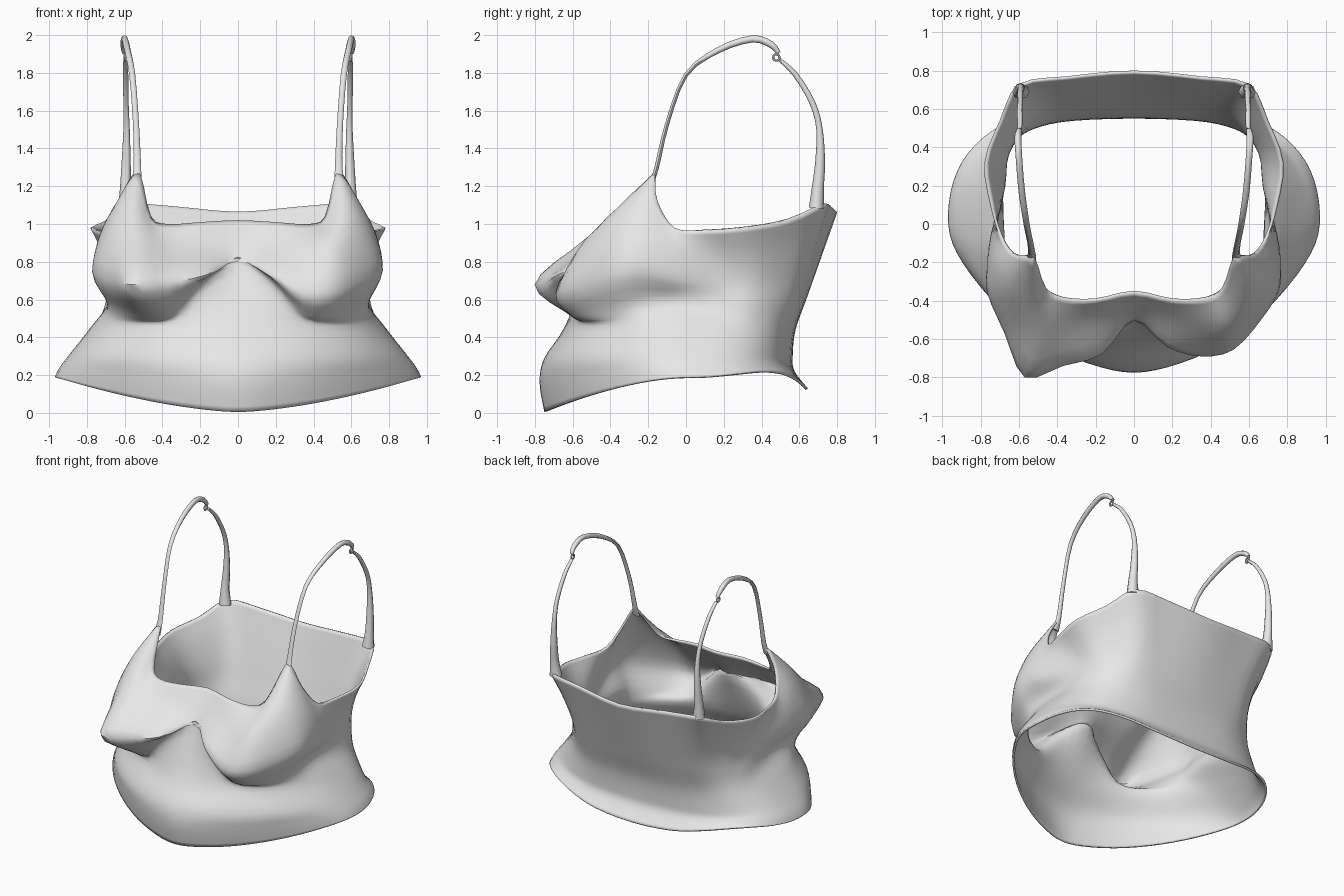
import bpy, bmesh
from math import sin, cos, pi, radians
from mathutils import Vector

cube = bpy.data.objects.get("Cube")
if cube:
    bpy.data.objects.remove(cube)

# One plain grey cloth colour
cloth = bpy.data.materials.new("grey_cloth")
cloth.use_nodes = True
grey = (0.8, 0.8, 0.8, 1)
cloth.diffuse_color = grey
cloth.node_tree.nodes["Principled BSDF"].inputs["Base Color"].default_value = grey

HALF = 13  # columns from front centre to back centre


def make_object(name, bm):
    mesh = bpy.data.meshes.new(name)
    bm.to_mesh(mesh)
    bm.free()
    mesh.materials.append(cloth)
    obj = bpy.data.objects.new(name, mesh)
    bpy.context.collection.objects.link(obj)
    bpy.ops.object.select_all(action='DESELECT')
    obj.select_set(True)
    bpy.context.view_layer.objects.active = obj
    bpy.ops.object.shade_smooth_by_angle(angle=radians(50))
    return obj


def spline(points, steps, closed=False):
    """Smooth path running through all the given points."""
    n = len(points)
    at = (lambda i: points[i % n]) if closed else (lambda i: points[max(0, min(n - 1, i))])
    out = []
    for i in range(n if closed else n - 1):
        a, b, c, d = (at(i + k) for k in (-1, 0, 1, 2))
        for s in range(steps):
            t = s / steps
            out.append(b + (c - a) * (t / 2) + (a * 2 - b * 5 + c * 4 - d) * (t * t / 2)
                       + (b * 3 - a - c * 3 + d) * (t ** 3 / 2))
    if not closed:
        out.append(points[-1].copy())
    return out


def skin(bm, rows):
    """Quads between successive closed rows."""
    verts = [[bm.verts.new(p) for p in row] for row in rows]
    n = len(verts[0])
    for a, b in zip(verts, verts[1:]):
        for i in range(n):
            j = (i + 1) % n
            bm.faces.new((a[i], b[i], b[j], a[j]))
    return verts


def vectors(*pts):
    return [Vector(p) for p in pts]


def oval_row(w, front, back, z_front, z_side, z_back, n_front, n_back, lift=0):
    """Half outline of the lower garment, front centre to back centre."""
    row = []
    for i in range(HALF + 1):
        t = pi * i / HALF
        s, c = max(0, sin(t)), cos(t)
        is_front = c > 0
        p = 2 / (n_front if is_front else n_back)
        y = (front if is_front else back) * abs(c) ** p
        z = z_side + ((z_front if is_front else z_back) - z_side) * c * c
        if not is_front:
            z += lift * sin(2 * t) ** 2
        row.append(Vector((w * s ** p, y, z)))
    return row


# Top edge: neckline, strap point, armhole and back edge
top = vectors((0, -.36, 1.02), (.2, -.4, 1.01), (.37, -.39, 1), (.46, -.33, 1.04),
              (.515, -.18, 1.26), (.565, -.165, 1.25), (.635, -.15, 1.12), (.7, -.06, .98),
              (.75, .1, .965), (.78, .32, .98), (.7, .54, 1.02), (.6, .73, 1.1),
              (.35, .77, 1.09), (0, .8, 1.06))
# Front columns of the bust, from chest to the crease underneath
chest = vectors((0, -.45, .9), (.2, -.5, .88), (.37, -.54, .87), (.49, -.54, .91),
                (.6, -.43, 1), (.68, -.32, 1.01), (.73, -.2, .95), (.735, -.06, .86))
bust = vectors((0, -.5, .81), (.17, -.64, .74), (.35, -.69, .64), (.52, -.655, .65),
               (.67, -.49, .71), (.755, -.35, .75), (.765, -.22, .75), (.745, -.06, .71))
crease = vectors((0, -.51, .78), (.17, -.58, .69), (.34, -.61, .53), (.48, -.58, .51),
                 (.6, -.46, .53), (.68, -.32, .56), (.69, -.2, .58), (.69, -.06, .59))
# Waist, lower body and flared hem
waist = oval_row(.775, -.64, .58, .46, .46, .44, 2.1, 3, 0)
lower = oval_row(.885, -.75, .565, .29, .32, .3, 1.85, 2.8)
flare = oval_row(.945, -.775, .575, .16, .24, .22, 1.65, 2.7, .03)
hem = oval_row(.97, -.75, .645, .005, .19, .13, 1.6, 2.5, .06)


def with_back(front, f):
    """Complete a bust row by leaning the back from top edge to waist."""
    row = list(front)
    for i in range(len(front), HALF + 1):
        p = top[i].lerp(waist[i], f)
        p.x *= 1 - .08 * sin(pi * f)
        row.append(p)
    return row


half_rows = [top, with_back(chest, .25), with_back(bust, .52), with_back(crease, .75),
             waist, lower, flare, hem]

# The right cup is pulled out to a ridge ending in a point
right_cup = vectors((-.17, -.68, .73), (-.37, -.74, .69), (-.57, -.8, .68),
                    (-.675, -.57, .7), (-.765, -.36, .74))

# Mirror each row to the right side
rows = []
for half in half_rows:
    other = [Vector((-p.x, p.y, p.z)) for p in half[1:-1]]
    if half is half_rows[2]:
        other[:len(right_cup)] = right_cup
    rows.append(spline(half + other[::-1], 3, closed=True))

# Body: smooth vertical runs through the rows
columns = [spline([row[i] for row in rows], 4) for i in range(len(rows[0]))]
bm = bmesh.new()
skin(bm, list(zip(*columns)))
body = make_object("top_body", bm)
solid = body.modifiers.new("cloth_thickness", 'SOLIDIFY')
solid.thickness = .015
solid.offset = -1


def strap(name, side, points, sizes):
    """Tapered band: sizes give half width across x and half depth."""
    path = spline(vectors(*points), 3)
    taper = spline([Vector((a, b, 0)) for a, b in sizes], 3)
    loops = []
    for i, p in enumerate(path):
        run = (path[min(i + 1, len(path) - 1)] - path[max(i - 1, 0)]).normalized()
        across = Vector((1, 0, 0))
        across = (across - run * across.dot(run)).normalized()
        deep = run.cross(across)
        loops.append([p + across * (taper[i].x * cos(a)) + deep * (taper[i].y * sin(a))
                      for a in (2 * pi * k / 8 for k in range(8))])
    bm = bmesh.new()
    verts = skin(bm, loops)
    bm.faces.new(verts[0])
    bm.faces.new(verts[-1][::-1])
    for v in bm.verts:
        v.co.x *= side
    bmesh.ops.recalc_face_normals(bm, faces=bm.faces)
    make_object(name, bm)


for label, side in (("left", 1), ("right", -1)):
    # Front strap rises over the shoulder
    strap(label + "_front_strap", side,
          [(.54, -.185, 1.21), (.533, -.155, 1.3), (.54, -.1, 1.53), (.56, 0, 1.79),
           (.585, .17, 1.92), (.6, .35, 1.98), (.605, .45, 1.95), (.6, .49, 1.905)],
          [(.03, .01), (.02, .012), (.016, .011), (.016, .011),
           (.017, .016), (.017, .019), (.018, .018), (.014, .012)])
    # Back strap widens towards the back edge
    strap(label + "_back_strap", side,
          [(.595, .495, 1.87), (.595, .58, 1.79), (.593, .67, 1.64), (.59, .707, 1.5),
           (.592, .71, 1.33), (.595, .698, 1.19), (.59, .69, 1.085)],
          [(.012, .01), (.014, .014), (.014, .016), (.017, .017),
           (.024, .026), (.03, .032), (.045, .04)])
    # Strap loop
    bm = bmesh.new()
    loops = []
    for i in range(13):
        a = 2 * pi * i / 12
        loops.append([Vector((side * .6 + .006 * sin(b), .478 + (.017 + .006 * cos(b)) * cos(a),
                              1.882 + (.017 + .006 * cos(b)) * sin(a)))
                      for b in (2 * pi * k / 6 for k in range(6))])
    skin(bm, loops)
    bmesh.ops.remove_doubles(bm, verts=bm.verts, dist=.0005)
    bmesh.ops.recalc_face_normals(bm, faces=bm.faces)
    make_object(label + "_strap_loop", bm)
